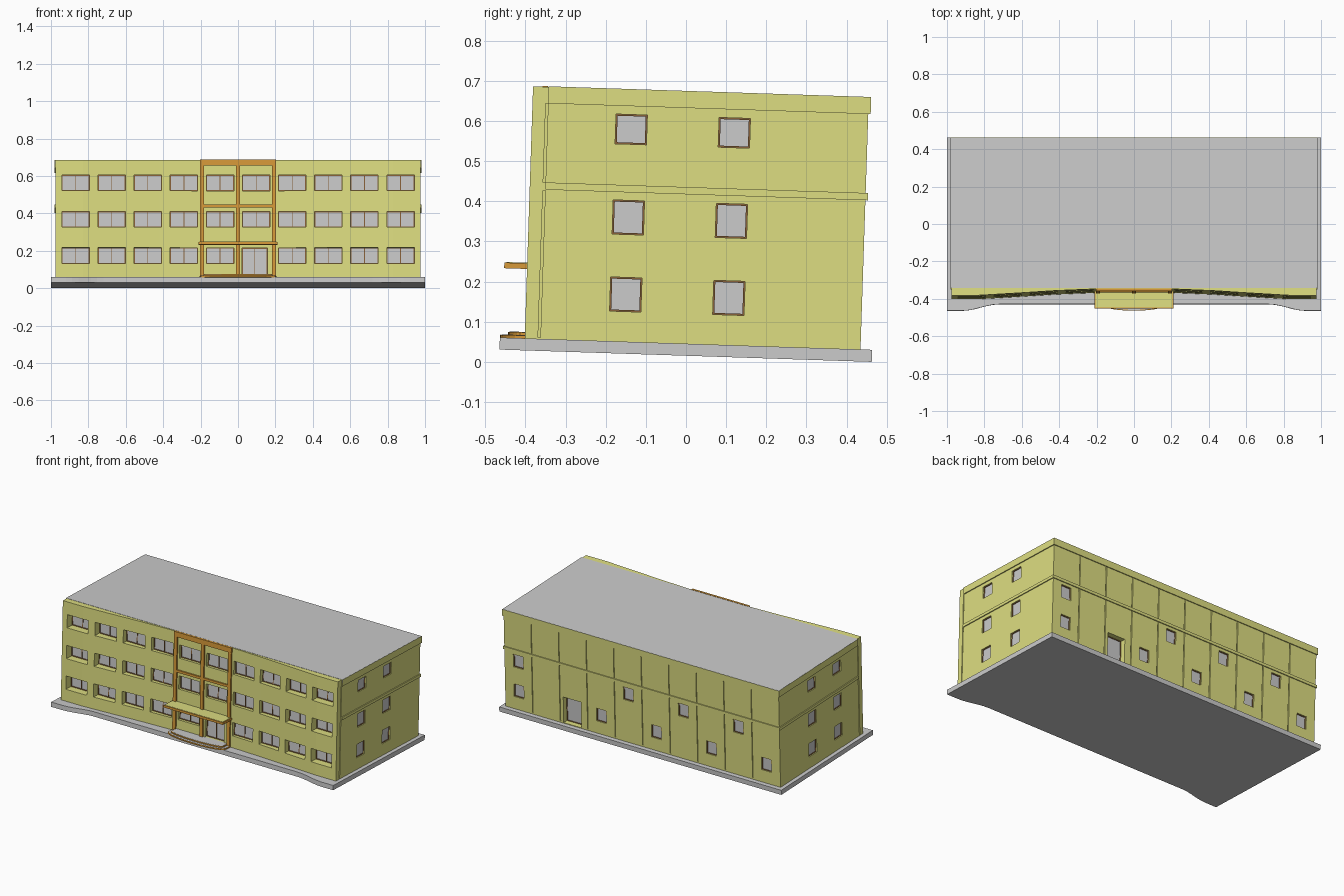
import bpy, bmesh, math
from mathutils import Matrix

if "Cube" in bpy.data.objects:
    bpy.data.objects.remove(bpy.data.objects["Cube"])

# The whole building leans slightly about x
LEAN = Matrix.Translation((0, 0, 0.0153)) @ Matrix.Rotation(-0.033, 4, 'X')


def material(name, rgb):
    m = bpy.data.materials.new(name)
    m.diffuse_color = (*rgb, 1)
    m.use_nodes = True
    m.node_tree.nodes["Principled BSDF"].inputs["Base Color"].default_value = m.diffuse_color
    return m


YELLOW = material("yellow_plaster", (0.73, 0.73, 0.22))
ORANGE = material("orange_trim", (0.68, 0.32, 0.04))
BROWN = material("brown_frame", (0.25, 0.12, 0.04))


def finish(name, bm, mat):
    bmesh.ops.recalc_face_normals(bm, faces=bm.faces)
    me = bpy.data.meshes.new(name)
    bm.to_mesh(me)
    bm.free()
    ob = bpy.data.objects.new(name, me)
    bpy.context.collection.objects.link(ob)
    if mat:
        me.materials.append(mat)
    ob.matrix_world = LEAN
    return ob


def boxes(name, specs, mat=None):
    bm = bmesh.new()
    for x0, x1, y0, y1, z0, z1 in specs:
        m = Matrix.Translation(((x0 + x1) / 2, (y0 + y1) / 2, (z0 + z1) / 2))
        bmesh.ops.create_cube(bm, size=1, matrix=m @ Matrix.Diagonal((x1 - x0, y1 - y0, z1 - z0, 1)))
    return finish(name, bm, mat)


def prism(name, plan, z0, z1, mat=None):
    bm = bmesh.new()
    face = bm.faces.new([bm.verts.new((x, y, z0)) for x, y in plan])
    top = bmesh.ops.extrude_face_region(bm, geom=[face])
    bmesh.ops.translate(bm, vec=(0, 0, z1 - z0), verts=[v for v in top["geom"] if isinstance(v, bmesh.types.BMVert)])
    return finish(name, bm, mat)


def mirrored(half):
    # half plan runs from x > 0 front centre to the side
    return [(-x, y) for x, y in reversed(half)] + half


# Ground plate with a gently scooped front
scoop = [(0.72 + 0.2 * t / 6, -0.43 - 0.035 * (3 * (t / 6) ** 2 - 2 * (t / 6) ** 3)) for t in range(7)]
prism("ground_plate", mirrored(scoop + [(1, -0.465), (1, 0.463)]), 0, 0.03)

# Main walls with concave front
front = [(0.2, -0.369), (0.42, -0.378), (0.64, -0.392), (0.83, -0.403), (0.975, -0.403), (0.975, 0.434)]
walls = prism("walls", mirrored(front), 0.028, 0.658, YELLOW)

# Flat roof and wall bands
boxes("roof", [(-0.98, 0.98, -0.364, 0.439, 0.64, 0.6595)])


def band(name, z0, z1):
    boxes(name, [(-0.981, 0.981, 0.43, 0.44, z0, z1)]
          + [(s * 0.976 - 0.005, s * 0.976 + 0.005, -0.364, 0.44, z0, z1) for s in (-1, 1)], YELLOW)


band("parapet_band", 0.617, 0.659)
band("middle_band", 0.402, 0.42)

cuts, panes, bars = [], [], []


def opening(side, c, z0, z1, w, wall, depth, mullion=False):
    # side: 'x' wall faces along x, 'y' wall faces along y; depth signed inward
    h, d = w / 2, math.copysign(1, depth)
    back = wall + depth

    def add(target, a0, a1, n0, n1, b0, b1):
        n0, n1 = min(n0, n1), max(n0, n1)
        target.append((a0, a1, n0, n1, b0, b1) if side == 'y' else (n0, n1, a0, a1, b0, b1))

    add(cuts, c - h, c + h, wall - d * 0.06, back, z0, z1)
    p = back - d * 0.003
    add(panes, c - h, c + h, p, back + d * 0.002, z0, z1)
    f, t = p - d * 0.004, 0.004
    for a0, a1, b0, b1 in ((c - h, c - h + t, z0, z1), (c + h - t, c + h, z0, z1),
                           (c - h, c + h, z0, z0 + t), (c - h, c + h, z1 - t, z1)):
        add(bars, a0, a1, f, p, b0, b1)
    if mullion:
        add(bars, c - t / 2, c + t / 2, f, p, z0, z1)


# Front windows and entrance door
for i in range(10):
    x = -0.868 + i * 0.193
    for z in (0.105, 0.299, 0.494):
        if i == 5 and z < 0.2:
            opening('y', 0.09, 0.046, 0.188, 0.135, -0.369, 0.024, True)
        else:
            opening('y', x, z, z + 0.084, 0.147, -0.369, 0.024, True)

# Side windows
for s in (-1, 1):
    for y in (-0.155, 0.102):
        for z0, z1 in ((0.105, 0.19), (0.297, 0.382), (0.522, 0.596)):
            opening('x', y, z0, z1, 0.078, s * 0.975, -s * 0.012)

# Back windows in alternating panels, plus back door
for k, z in ((0, 0), (0, 1), (3, 0), (4, 1), (5, 0), (6, 1), (7, 0), (8, 1), (9, 0)):
    z0 = 0.11 + 0.192 * z
    opening('y', 0.975 - (k + 0.5) * 0.195, z0, z0 + 0.082, 0.07, 0.434, -0.012)
opening('y', 0.5, 0.034, 0.2, 0.125, 0.434, -0.04)

boxes("window_panes", panes)
boxes("window_frames", bars, BROWN)

# Panel seams on the back and deep joints on the sides
for k in range(1, 10):
    x = 0.975 - k * 0.195
    cuts.append((x - 0.003, x + 0.003, 0.428, 0.5, 0.04, 0.625))
for s in (-1, 1):
    a, b = sorted((s * 0.965, s * 1.05))
    cuts += [(a, b, -0.37, -0.364, 0.033, 0.4), (a, b, -0.37, -0.364, 0.42, 0.617)]

cutter = boxes("opening_cutter", cuts)
cutter.hide_render = True
cutter.hide_viewport = True
mod = walls.modifiers.new("openings", 'BOOLEAN')
mod.operation = 'DIFFERENCE'
mod.solver = 'EXACT'
mod.object = cutter

# Orange frame around the entrance bay
frame = [(x - 0.011, x + 0.011, -0.379, -0.366, 0.03, 0.6595) for x in (-0.192, 0, 0.192)]
frame += [(-0.203, 0.203, -0.3795, -0.366, 0.628, 0.66), (-0.203, 0.203, -0.3785, -0.366, 0.405, 0.42)]
boxes("entrance_frame", frame, ORANGE)

# Canopy with orange rim
boxes("canopy_rim", [(-0.21, 0.21, -0.46, -0.366, 0.203, 0.217)], ORANGE)
boxes("canopy_top", [(-0.205, 0.205, -0.455, -0.366, 0.21, 0.2185)], YELLOW)


# Curved entrance steps
def step(name, w, reach, z0, z1):
    arc = [(w * math.sin(t), -0.415 - (reach - 0.415) * math.cos(t)) for t in
           [math.pi / 2 * i / 6 for i in range(-6, 7)]]
    plan = [(-w, -0.366)] + arc + [(w, -0.366)]
    prism(name + "_riser", plan, z0, z1, ORANGE)
    prism(name + "_tread", [(x * 0.975, min(y + 0.004, -0.366)) for x, y in plan], z1 - 0.003, z1 + 0.001)


step("lower_step", 0.205, 0.465, 0.029, 0.037)
step("upper_step", 0.185, 0.445, 0.036, 0.045)
